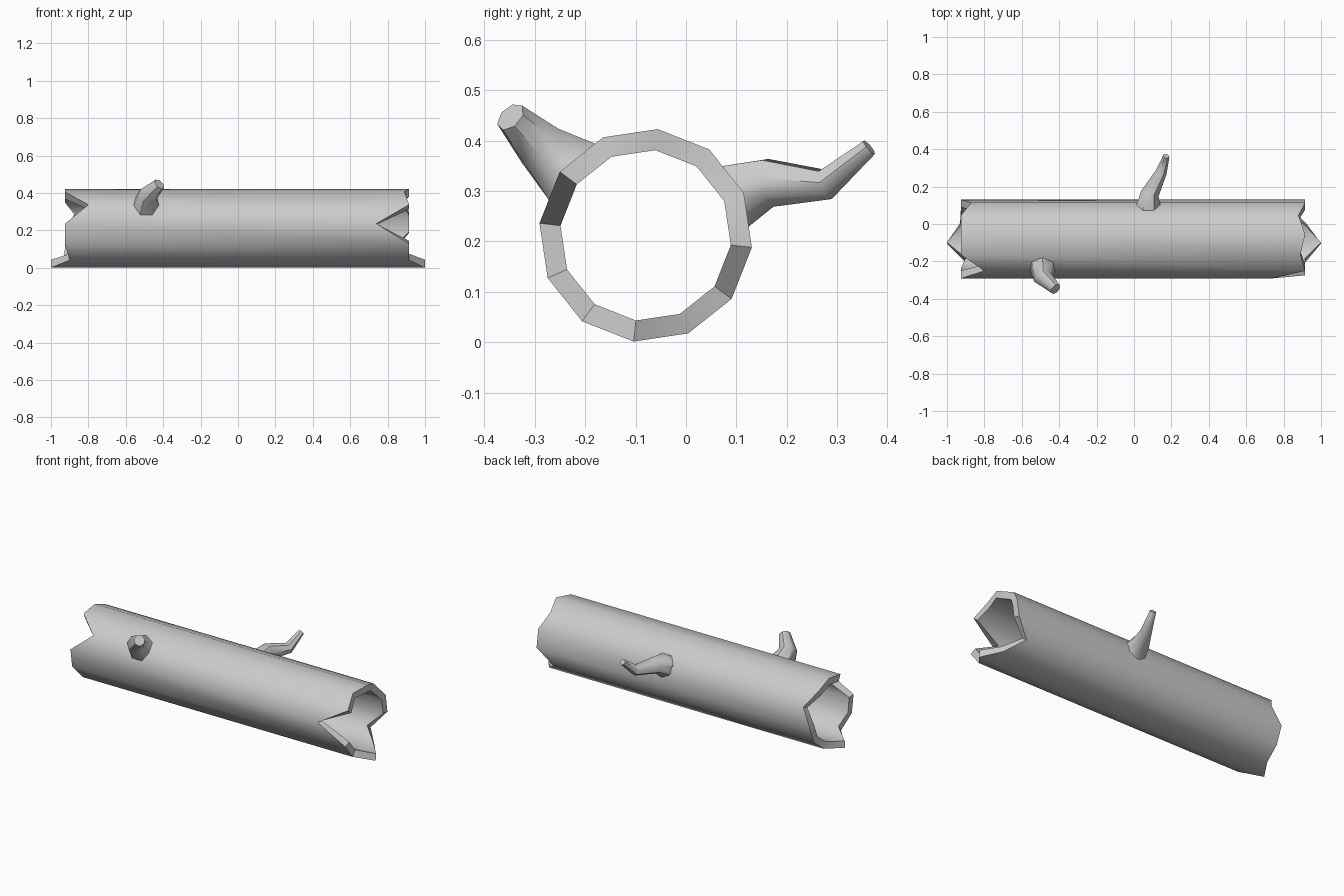
import bpy, bmesh, math
from mathutils import Vector

if "Cube" in bpy.data.objects:
    bpy.data.objects.remove(bpy.data.objects["Cube"])

CY, CZ, R_OUT, R_IN, N = -0.08, 0.212, 0.212, 0.17, 12


def finish(name, bm, angle):
    bmesh.ops.recalc_face_normals(bm, faces=bm.faces[:])
    me = bpy.data.meshes.new(name)
    bm.to_mesh(me)
    bm.free()
    ob = bpy.data.objects.new(name, me)
    bpy.context.collection.objects.link(ob)
    bpy.ops.object.select_all(action='DESELECT')
    ob.select_set(True)
    bpy.context.view_layer.objects.active = ob
    bpy.ops.object.shade_smooth_by_angle(angle=math.radians(angle))
    return ob


# Hollow trunk with jagged ends: end positions around the ring,
# starting on the +y side and going up over the top
left = [-.925, -.87, -.925, -.925, -.925, -.80, -.925, -.925, -.90, -1.0, -.93, -.925]
right = [.915, .915, .88, .915, .89, .915, .74, .915, .915, 1.0, .92, .83]


def ring(bm, r, xs):
    out = []
    for k in range(N):
        a = math.radians(-6.5 + 360 / N * k)
        out.append(bm.verts.new((xs[k], CY + r * math.cos(a), CZ + r * math.sin(a))))
    return out


bm = bmesh.new()
loops = [ring(bm, R_OUT, left), ring(bm, R_OUT, right),
         ring(bm, R_IN, right), ring(bm, R_IN, left)]
for i in range(4):
    a, b = loops[i], loops[(i + 1) % 4]
    for k in range(N):
        j = (k + 1) % N
        bm.faces.new((a[k], a[j], b[j], b[k]))
finish("hollow_trunk", bm, 40)


# Tapered, bent branch stubs
def branch(name, pts, radii, sides=7):
    bm = bmesh.new()
    pts = [Vector(p) for p in pts]
    rings = []
    for i, p in enumerate(pts):
        if i == 0:
            t = Vector((0, p.y - CY, p.z - CZ))      # base lies flat on the trunk
        else:
            t = (p - pts[i - 1]).normalized()
            if i < len(pts) - 1:
                t += (pts[i + 1] - p).normalized()
        t.normalize()
        u = t.cross(Vector((1, 0, 0))).normalized()
        v = t.cross(u)
        rings.append([bm.verts.new(p + radii[i] * (u * math.cos(a) + v * math.sin(a)))
                      for a in (2 * math.pi * k / sides for k in range(sides))])
    for a, b in zip(rings, rings[1:]):
        for k in range(sides):
            j = (k + 1) % sides
            bm.faces.new((a[k], a[j], b[j], b[k]))
    bm.faces.new(rings[0])
    bm.faces.new(rings[-1])
    finish(name, bm, 50)


branch("front_branch",
       [(-.49, -.218, .327), (-.485, -.288, .385), (-.42, -.348, .447)],
       [.08, .052, .032])
branch("back_branch",
       [(.075, .083, .287), (.085, .165, .318), (.145, .278, .314), (.172, .363, .387)],
       [.073, .05, .032, .018])
